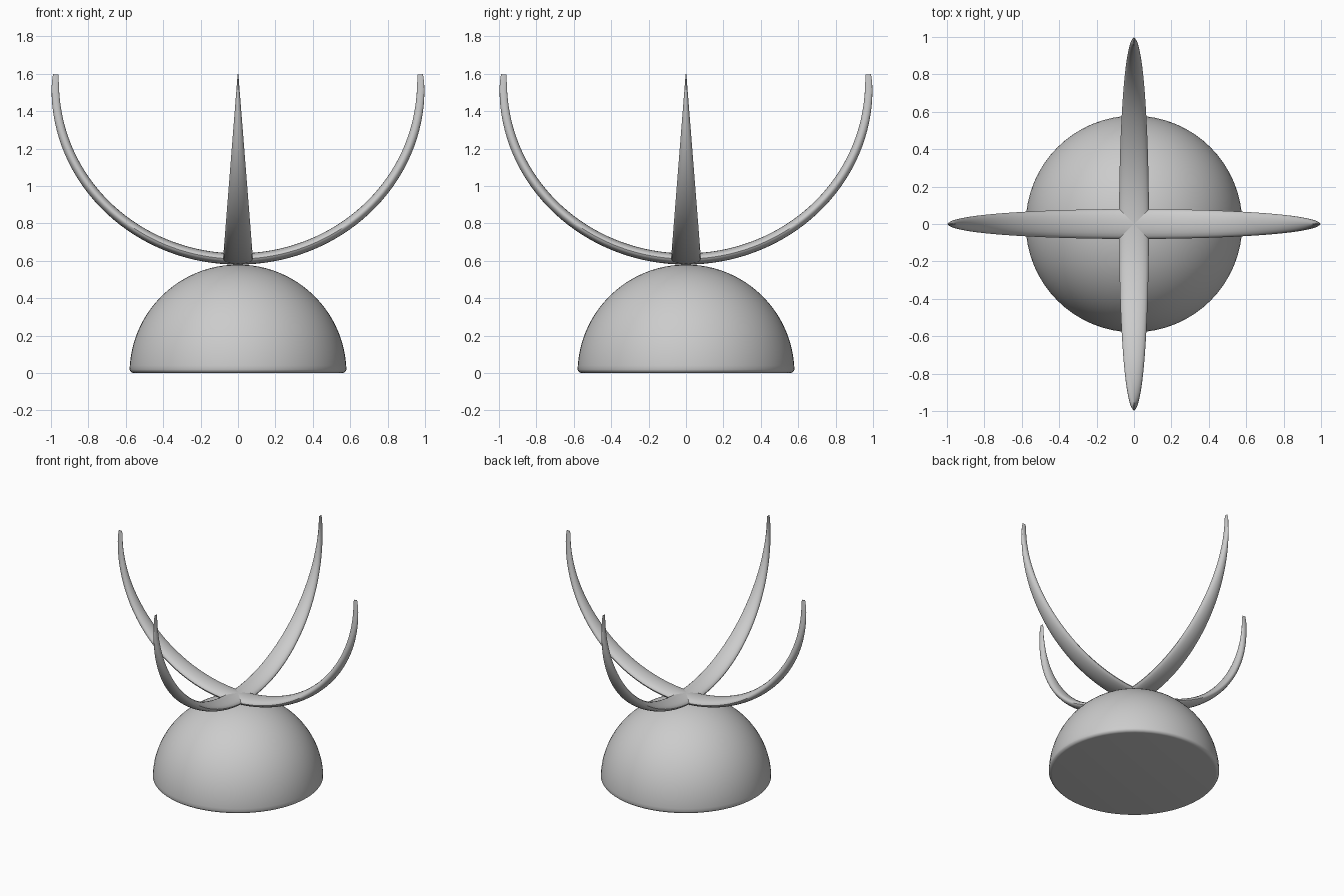
import bpy, bmesh
from math import sin, cos, pi, sqrt, radians, asin
from mathutils import Vector

if "Cube" in bpy.data.objects:
    bpy.data.objects.remove(bpy.data.objects["Cube"])


def make_object(name, bm):
    bmesh.ops.recalc_face_normals(bm, faces=bm.faces)
    me = bpy.data.meshes.new(name)
    bm.to_mesh(me)
    bm.free()
    ob = bpy.data.objects.new(name, me)
    bpy.context.collection.objects.link(ob)
    bpy.ops.object.select_all(action='DESELECT')
    ob.select_set(True)
    bpy.context.view_layer.objects.active = ob
    bpy.ops.object.shade_smooth_by_angle(angle=radians(40))
    return ob


def skin(bm, rings):
    # bridge successive closed rings with quads
    n = len(rings[0])
    for a, b in zip(rings, rings[1:]):
        for i in range(n):
            j = (i + 1) % n
            bm.faces.new((a[i], a[j], b[j], b[i]))
    bm.faces.new(rings[0])
    bm.faces.new(rings[-1])


# Dome base: revolved profile with a rounded bottom rim
R, r = 0.58, 0.025
profile = [(R - r + r * sin(t), r - r * cos(t)) for t in [i * pi / 12 for i in range(6)]]
t0 = asin(0.04 / R)
profile += [(R * cos(t), R * sin(t)) for t in [t0 + i * (pi / 2 - 0.01 - t0) / 24 for i in range(25)]]
bm = bmesh.new()
SEG = 64
skin(bm, [[bm.verts.new((p * cos(2 * pi * i / SEG), p * sin(2 * pi * i / SEG), z))
           for i in range(SEG)] for p, z in profile])
make_object("dome_base", bm)


# Curved prongs: elliptical section swept along an arc, narrowing with height
def prong_pair(name, turn):
    a, b, cz, top = 0.977, 0.925, 1.535, 1.597
    end = pi / 2 + asin((top - cz) / b)
    bm, rings, steps, sides = bmesh.new(), [], 72, 20
    for k in range(steps + 1):
        t = -end + 2 * end * k / steps
        x, z = a * sin(t), cz - b * cos(t)
        nrm = Vector((b * sin(t), 0, -a * cos(t))).normalized()
        f = max(0.0, (top - z) / (top - 0.61))
        half_w = 0.002 + 0.078 * f
        half_t = 0.014 + 0.016 * f ** 0.4
        ring = []
        for i in range(sides):
            u = 2 * pi * i / sides
            p = Vector((x, half_w * cos(u), z)) + nrm * half_t * sin(u)
            ring.append(bm.verts.new(p if not turn else (-p.y, p.x, p.z)))
        rings.append(ring)
    skin(bm, rings)
    make_object(name, bm)


prong_pair("side_prongs", False)
prong_pair("front_back_prongs", True)
